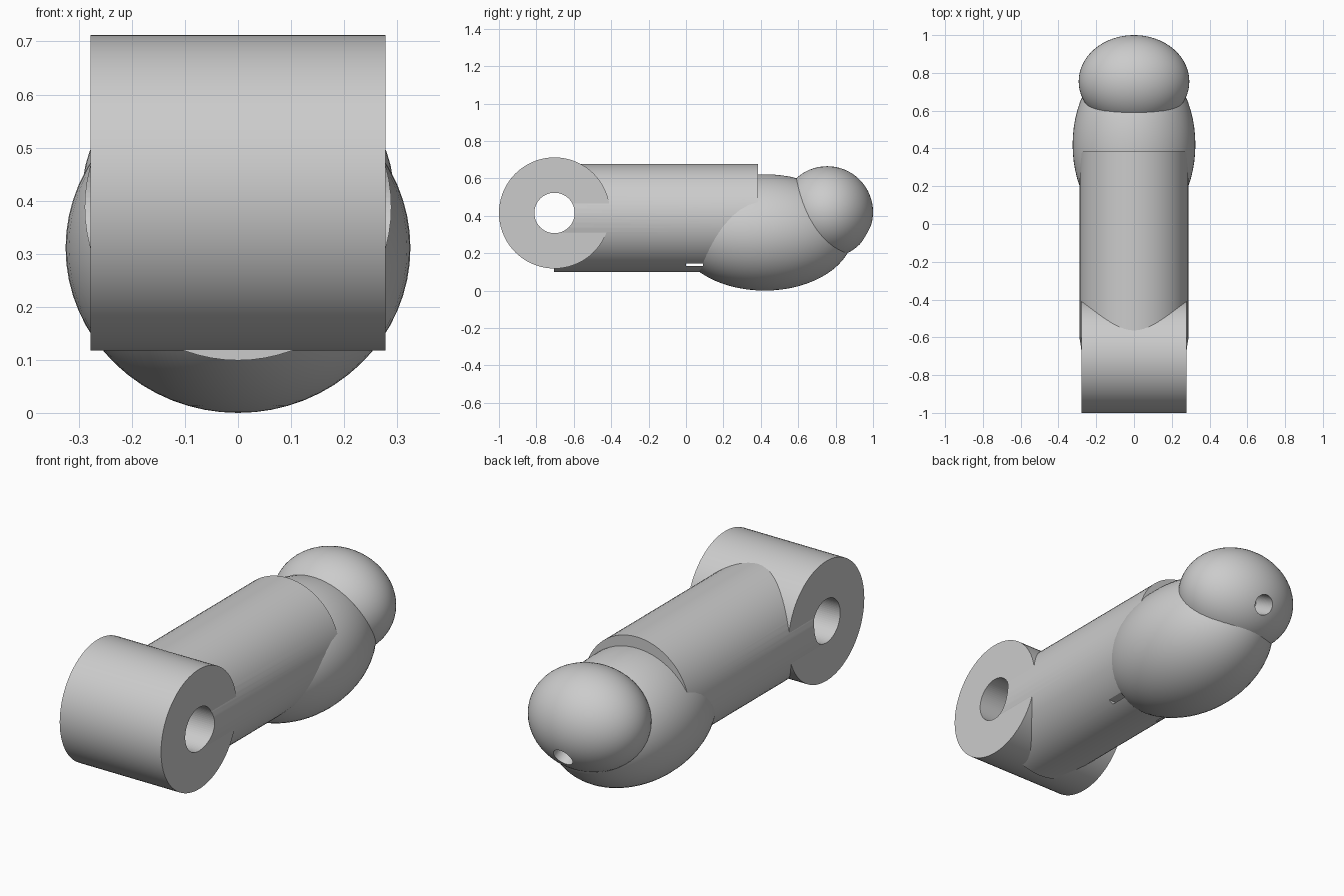
import bpy, math
from mathutils import Vector

if "Cube" in bpy.data.objects:
    bpy.data.objects.remove(bpy.data.objects["Cube"])

grey = bpy.data.materials.new("light grey")
grey.diffuse_color = (0.6, 0.6, 0.6, 1)
grey.use_nodes = True
grey.node_tree.nodes["Principled BSDF"].inputs["Base Color"].default_value = grey.diffuse_color

BARREL = (0, -0.703, 0.415)
HEAD = Vector((0, 0.755, 0.42))


def finish(name, helper=False):
    ob = bpy.context.object
    ob.name = name
    bpy.ops.object.transform_apply(location=False, rotation=True, scale=True)
    if helper:
        ob.hide_render = True
        ob.hide_set(True)
    else:
        bpy.ops.object.shade_smooth_by_angle(angle=math.radians(35))
        ob.data.materials.append(grey)
    return ob


def cylinder(name, loc, radius, depth, rot, helper=False):
    bpy.ops.mesh.primitive_cylinder_add(vertices=72, radius=radius, depth=depth,
                                        location=loc, rotation=rot)
    return finish(name, helper)


def ellipsoid(name, loc, radii):
    bpy.ops.mesh.primitive_uv_sphere_add(segments=64, ring_count=32, radius=1, location=loc)
    bpy.context.object.scale = radii
    return finish(name)


def cut(ob, cutter):
    mod = ob.modifiers.new("cut", 'BOOLEAN')
    mod.operation = 'DIFFERENCE'
    mod.solver = 'EXACT'
    mod.object = cutter


# Main solids: crosswise barrel, round shaft, bulb and rounded end cap
barrel = cylinder("hinge_barrel", BARREL, 0.297, 0.556, (0, math.pi / 2, 0))
shaft = cylinder("shaft", (0, -0.16, 0.388), 0.289, 1.09, (math.pi / 2, 0, 0))
bulb = ellipsoid("bulb", (0, 0.42, 0.311), (0.325, 0.475, 0.311))
cap = ellipsoid("end_cap", HEAD, (0.293, 0.245, 0.245))

# Pin bore through the barrel and the shaft end
bore = cylinder("bore_cutter", BARREL, 0.108, 1.0, (0, math.pi / 2, 0), True)
cut(barrel, bore)
cut(shaft, bore)

# Thin crosswise slot low on the shaft
bpy.ops.mesh.primitive_cube_add(size=1, location=(0, 0.045, 0.138))
bpy.context.object.scale = (1, 0.09, 0.015)
slot = finish("slot_cutter", True)
cut(shaft, slot)
cut(bulb, slot)

# Small blind hole in the end cap, angled downwards
axis = Vector((0, 0.87, -0.5))
hole = cylinder("cap_hole_cutter", HEAD + axis * 0.25, 0.05, 0.3,
                axis.to_track_quat('Z', 'Y').to_euler(), True)
cut(cap, hole)
cut(bulb, hole)
